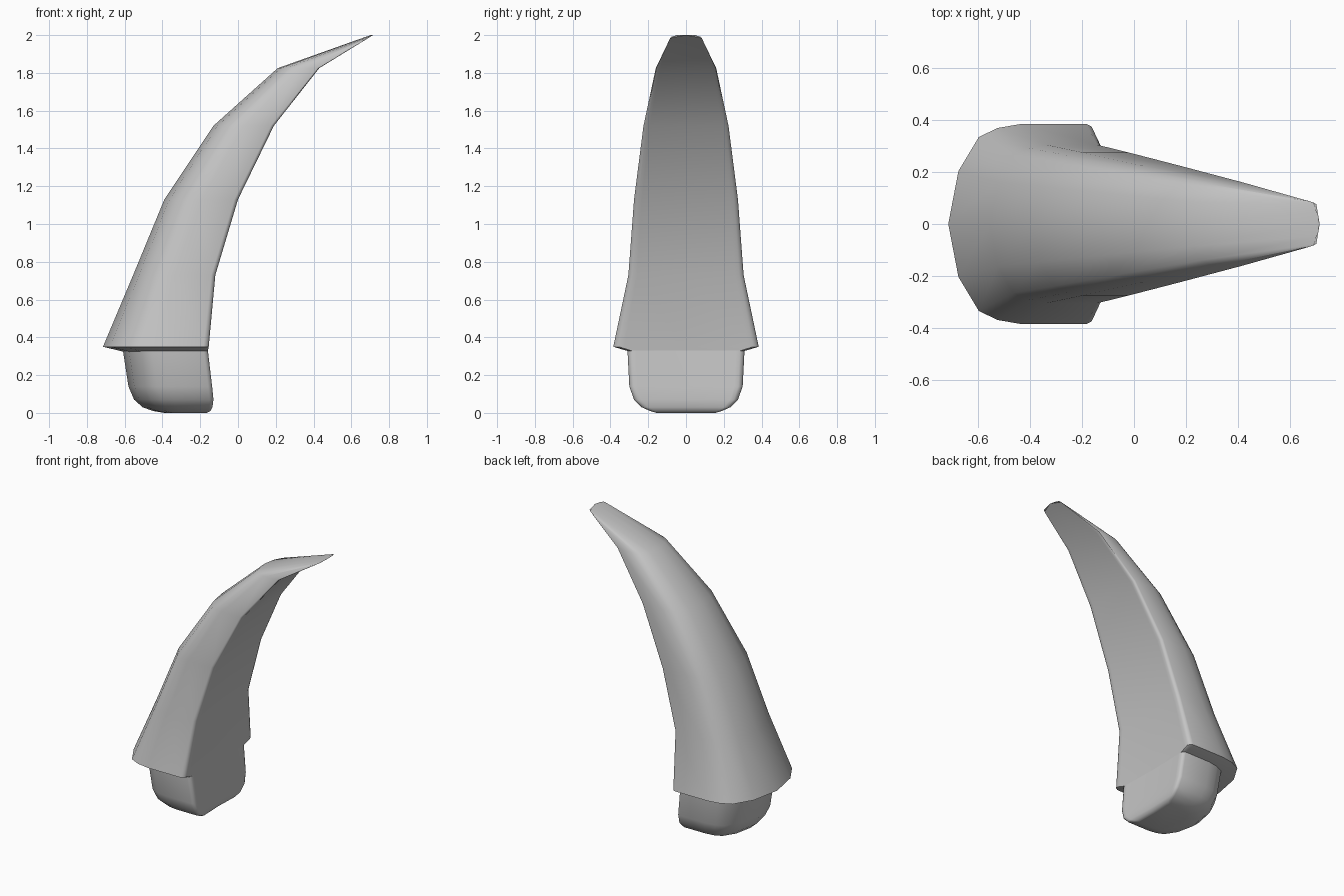
import bpy, bmesh, math

cube = bpy.data.objects.get("Cube")
if cube:
    bpy.data.objects.remove(cube, do_unlink=True)

grey = bpy.data.materials.new("plain_grey")
grey.use_nodes = True
grey.diffuse_color = (0.55, 0.55, 0.55, 1)
grey.node_tree.nodes["Principled BSDF"].inputs["Base Color"].default_value = (0.55, 0.55, 0.55, 1)

# Half of the D-shaped cross-section: depth fraction (rounded back to flat face), width fraction
HALF = [(0, 0), (0.07, 0.53), (0.21, 0.87), (0.34, 0.96), (0.5, 1.0),
        (0.95, 1.0), (0.985, 0.975), (1, 0.92), (0.998, 0.85), (0.98, 0)]
SECTION = HALF + [(u, -v) for u, v in reversed(HALF[1:-1])]


def loft(name, levels):
    """Skin horizontal sections; each level is z, back x, face x, half width, corner droop."""
    bm = bmesh.new()
    rings = []
    for z, back, face, half, droop in levels:
        ring = []
        for u, v in SECTION:
            drop = droop * abs(v) ** 8
            ring.append(bm.verts.new((back + (face - back) * u - 1.6 * drop, half * v, z - drop)))
        rings.append(ring)
    count = len(SECTION)
    for low, high in zip(rings, rings[1:]):
        for i in range(count):
            j = (i + 1) % count
            bm.faces.new((low[i], low[j], high[j], high[i]))
    bm.faces.new(rings[0])
    bm.faces.new(rings[-1])
    bmesh.ops.recalc_face_normals(bm, faces=bm.faces)
    mesh = bpy.data.meshes.new(name)
    bm.to_mesh(mesh)
    bm.free()
    mesh.materials.append(grey)
    obj = bpy.data.objects.new(name, mesh)
    bpy.context.collection.objects.link(obj)
    bpy.ops.object.select_all(action='DESELECT')
    obj.select_set(True)
    bpy.context.view_layer.objects.active = obj
    bpy.ops.object.shade_smooth_by_angle(angle=math.radians(45))
    return obj


# Curved claw, with a lip under its flared base and a thin blunt tip
loft("claw", [
    (0.325, -0.61, -0.16, 0.30, 0),
    (0.35, -0.715, -0.155, 0.385, 0),
    (0.73, -0.555, -0.12, 0.305, 0),
    (1.13, -0.39, 0.0, 0.275, 0),
    (1.52, -0.13, 0.19, 0.225, 0),
    (1.825, 0.21, 0.43, 0.16, 0),
    (2.0, 0.702, 0.715, 0.09, 0.03),
])

# Rounded root that the claw sits on
loft("root", [
    (0.0, -0.39, -0.165, 0.155, 0),
    (0.01, -0.45, -0.145, 0.19, 0),
    (0.03, -0.505, -0.135, 0.235, 0),
    (0.07, -0.55, -0.13, 0.275, 0),
    (0.14, -0.58, -0.137, 0.30, 0),
    (0.335, -0.61, -0.16, 0.31, 0),
])
